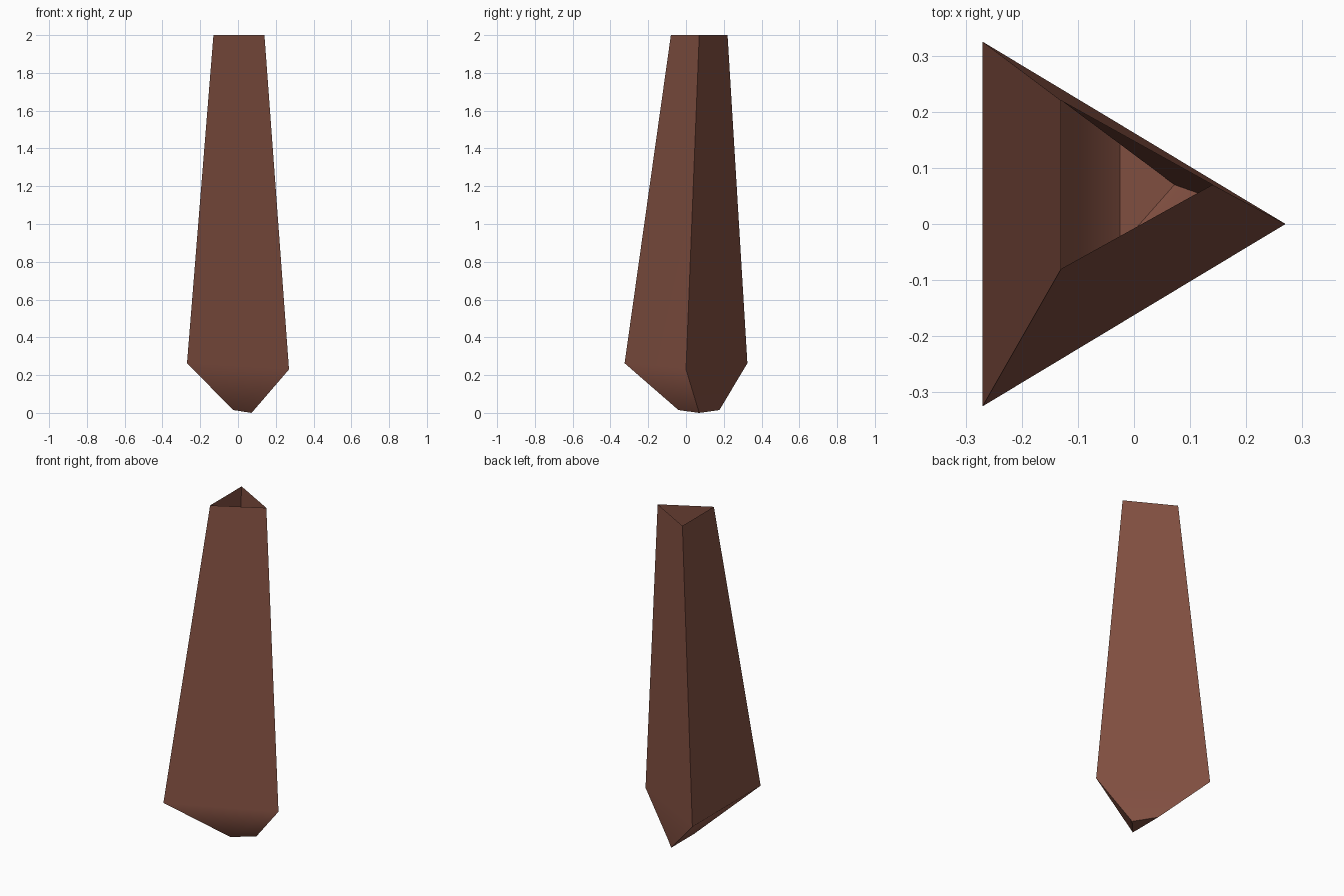
import bpy
import bmesh

cube = bpy.data.objects.get("Cube")
if cube:
    bpy.data.objects.remove(cube, do_unlink=True)

# Brown material
brown = bpy.data.materials.new("reddish_brown")
brown.use_nodes = True
colour = (0.23, 0.082, 0.055, 1.0)
brown.diffuse_color = colour
bsdf = next(n for n in brown.node_tree.nodes if n.type == "BSDF_PRINCIPLED")
bsdf.inputs["Base Color"].default_value = colour
bsdf.inputs["Roughness"].default_value = 0.9

# Triangular cross-sections: foot, widest section, open top
sections = [
    [(-0.025, -0.04, 0.015), (0.072, 0.07, 0.0), (-0.025, 0.177, 0.015)],
    [(-0.27, -0.325, 0.263), (0.27, 0.0, 0.23), (-0.27, 0.325, 0.263)],
    [(-0.13, -0.08, 2.0), (0.14, 0.07, 2.0), (-0.13, 0.22, 2.0)],
]

bm = bmesh.new()
rings = [[bm.verts.new(p) for p in section] for section in sections]

# Side walls, and the cap under the foot
for low, high in zip(rings, rings[1:]):
    for i in range(3):
        j = (i + 1) % 3
        bm.faces.new((low[i], low[j], high[j], high[i]))
bm.faces.new(rings[0][::-1])

# Smooth over the widest section only; corners, foot and rim stay sharp
for face in bm.faces:
    face.smooth = True
widest = set(rings[1])
for edge in bm.edges:
    edge.smooth = set(edge.verts) <= widest

mesh = bpy.data.meshes.new("tapered_spike")
bm.to_mesh(mesh)
bm.free()
mesh.materials.append(brown)
spike = bpy.data.objects.new("tapered_spike", mesh)
bpy.context.collection.objects.link(spike)

# Long walls keep flat shading, the foot blends into them
weighted = spike.modifiers.new("wall_normals", "WEIGHTED_NORMAL")
weighted.mode = "FACE_AREA"
weighted.weight = 100
weighted.keep_sharp = True
